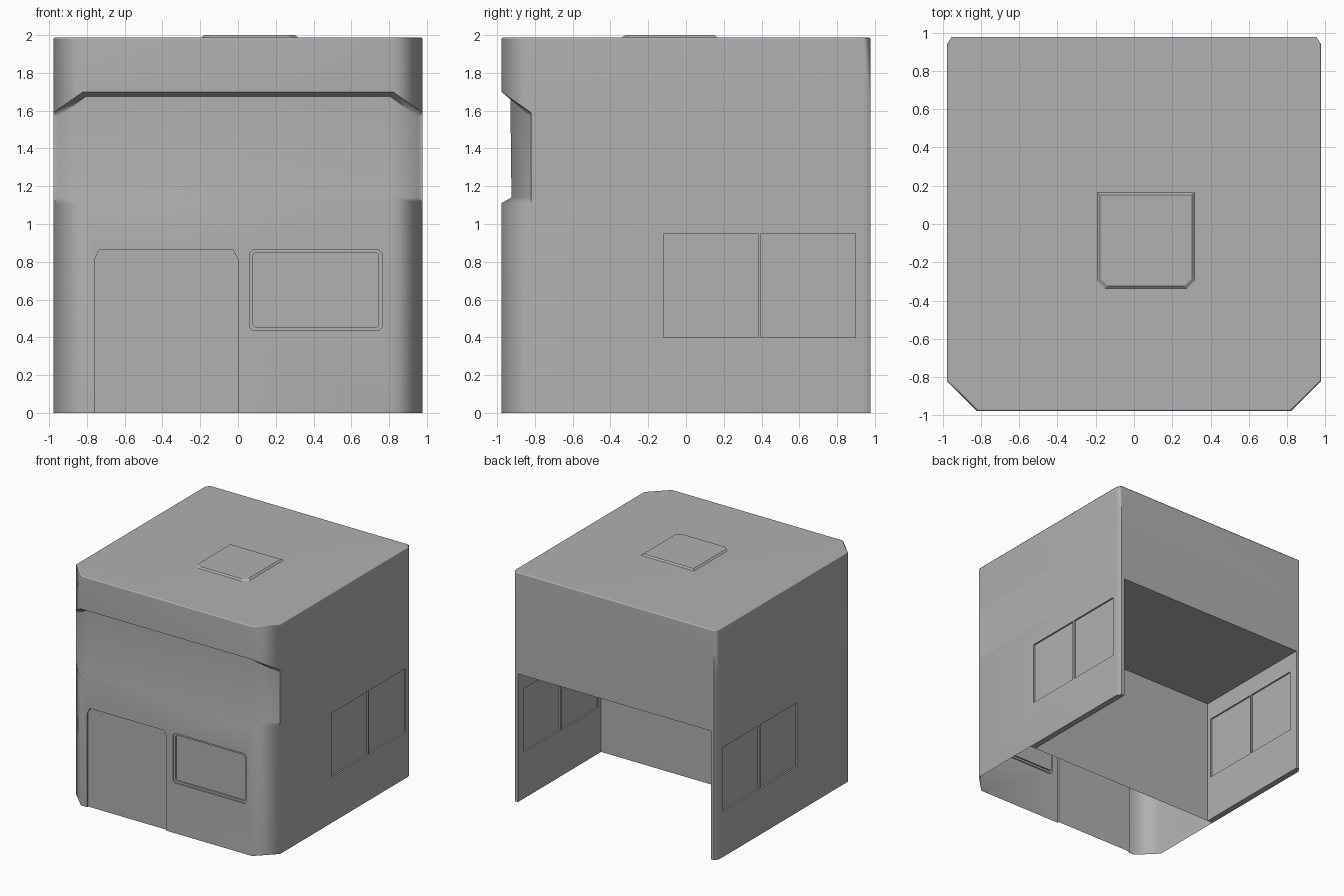
import bpy, bmesh

if "Cube" in bpy.data.objects:
    bpy.data.objects.remove(bpy.data.objects["Cube"])

W = 0.978            # half width of the shell
FC = 0.82            # where the big front corner chamfers start
BX, BY, BZ = 0.925, -0.16, 1.11   # rear bay: half width, partition, ceiling

grey = bpy.data.materials.new("mid_grey")
grey.diffuse_color = (0.44, 0.44, 0.44, 1)
grey.use_nodes = True
grey.node_tree.nodes["Principled BSDF"].inputs["Base Color"].default_value = grey.diffuse_color


def make(name, bm):
    mesh = bpy.data.meshes.new(name)
    bm.to_mesh(mesh)
    bm.free()
    mesh.materials.append(grey)
    ob = bpy.data.objects.new(name, mesh)
    bpy.context.collection.objects.link(ob)
    return ob


def loft(name, rings):
    """Closed skin through rings of equal point count."""
    bm = bmesh.new()
    vs = [[bm.verts.new(p) for p in r] for r in rings]
    n = len(rings[0])
    for a, b in zip(vs, vs[1:]):
        for i in range(n):
            j = (i + 1) % n
            bm.faces.new((a[i], a[j], b[j], b[i]))
    bm.faces.new(vs[0])
    bm.faces.new(vs[-1])
    bmesh.ops.remove_doubles(bm, verts=bm.verts, dist=1e-4)
    bmesh.ops.recalc_face_normals(bm, faces=bm.faces)
    return make(name, bm)


def ring(zs, zf, qx=W, fx=FC, fy=-W, s=1.0):
    """Plan outline: zs = height at sides and back, zf = height at the front edge."""
    half = [(0.953, W, zs), (W, 0.938, zs), (W, -FC, zs), (qx, -FC, zs), (fx, fy, zf)]
    pts = half + [(-x, y, z) for x, y, z in reversed(half)]
    return [(x * s, y * s, z) for x, y, z in pts]


def panel(x0, x1, z0, z1, cx=0.0, cz=0.0):
    """Rectangle, optionally with clipped corners, in two coordinates."""
    if cx == 0:
        return [(x0, z0), (x1, z0), (x1, z1), (x0, z1)]
    return [(x0 + cx, z0), (x1 - cx, z0), (x1, z0 + cz), (x1, z1 - cz),
            (x1 - cx, z1), (x0 + cx, z1), (x0, z1 - cz), (x0, z0 + cz)]


def front_cut(outline, y):
    return loft("cutter", [[(x, q, z) for x, z in outline] for q in (-1.05, y)])


# Body shell with the wraparound windscreen recess
inner = dict(qx=0.955, fx=0.805)
body = loft("body_shell", [
    ring(0, 0), ring(BZ, BZ), ring(1.14, 1.14, fy=-0.924, **inner),
    ring(1.57, 1.675, fy=-0.93, **inner), ring(1.59, 1.70),
    ring(1.978, 1.978), ring(1.988, 1.988, s=0.991)])

# Cutters: rear bay, door, stepped front window, side windows on both wall faces
bay = panel(-BX, BX, BY, 1.1)
cutters = [
    loft("cutter", [[(x, y, z) for x, y in bay] for z in (-0.1, BZ)]),
    front_cut(panel(-0.76, 0.0, -0.2, 0.862, 0.025, 0.05), -0.963),
    front_cut(panel(0.06, 0.763, 0.435, 0.865, 0.02, 0.02), -0.968),
    front_cut(panel(0.08, 0.745, 0.453, 0.848, 0.012, 0.012), -0.955)]
for side in (-1, 1):
    for y0 in (-0.12, 0.397):
        p = panel(y0, y0 + 0.5, 0.40, 0.95)
        for depth in ((0.964, 1.0), (0.9, 0.938)):
            cutters.append(loft("cutter", [[(side * x, y, z) for y, z in p] for x in depth]))

bpy.context.view_layer.objects.active = body
for c in cutters:
    m = body.modifiers.new("recess", 'BOOLEAN')
    m.operation = 'DIFFERENCE'
    m.solver = 'EXACT'
    m.object = c
    bpy.ops.object.modifier_apply(modifier=m.name)
    bpy.data.objects.remove(c)

# Open the underside of the front compartment
bm = bmesh.new()
bm.from_mesh(body.data)
gone = [f for f in bm.faces if all(v.co.z < 0.001 for v in f.verts)]
bmesh.ops.delete(bm, geom=gone, context='FACES')
bm.to_mesh(body.data)
bm.free()

# Feet closing the bottom of the two rear side walls
bm = bmesh.new()
foot = [(BX, BY), (BX, W), (0.953, W), (W, 0.938), (W, BY)]
bm.faces.new([bm.verts.new((x, y, 0)) for x, y in foot])
bm.faces.new([bm.verts.new((-x, y, 0)) for x, y in reversed(foot)])
for f in bm.faces:
    f.normal_update()
    if f.normal.z > 0:
        f.normal_flip()
make("side_wall_feet", bm)


# Roof hatch with clipped front corners
def hatch_ring(i, z):
    x0, x1, y0, y1, c = -0.195 + i, 0.32 - i, -0.34 + i, 0.168 - i, 0.04
    return [(x0 + c, y0, z), (x1 - c, y0, z), (x1, y0 + c, z), (x1, y1, z),
            (x0, y1, z), (x0, y0 + c, z)]


loft("roof_hatch", [hatch_ring(0, 1.985), hatch_ring(0.017, 2.0)])

# Soft shading over the corner chamfers, large faces kept flat
bpy.ops.object.select_all(action='DESELECT')
body.select_set(True)
bpy.context.view_layer.objects.active = body
bpy.ops.object.shade_smooth_by_angle(angle=0.9)
wn = body.modifiers.new("flat_faces", 'WEIGHTED_NORMAL')
wn.keep_sharp = True
